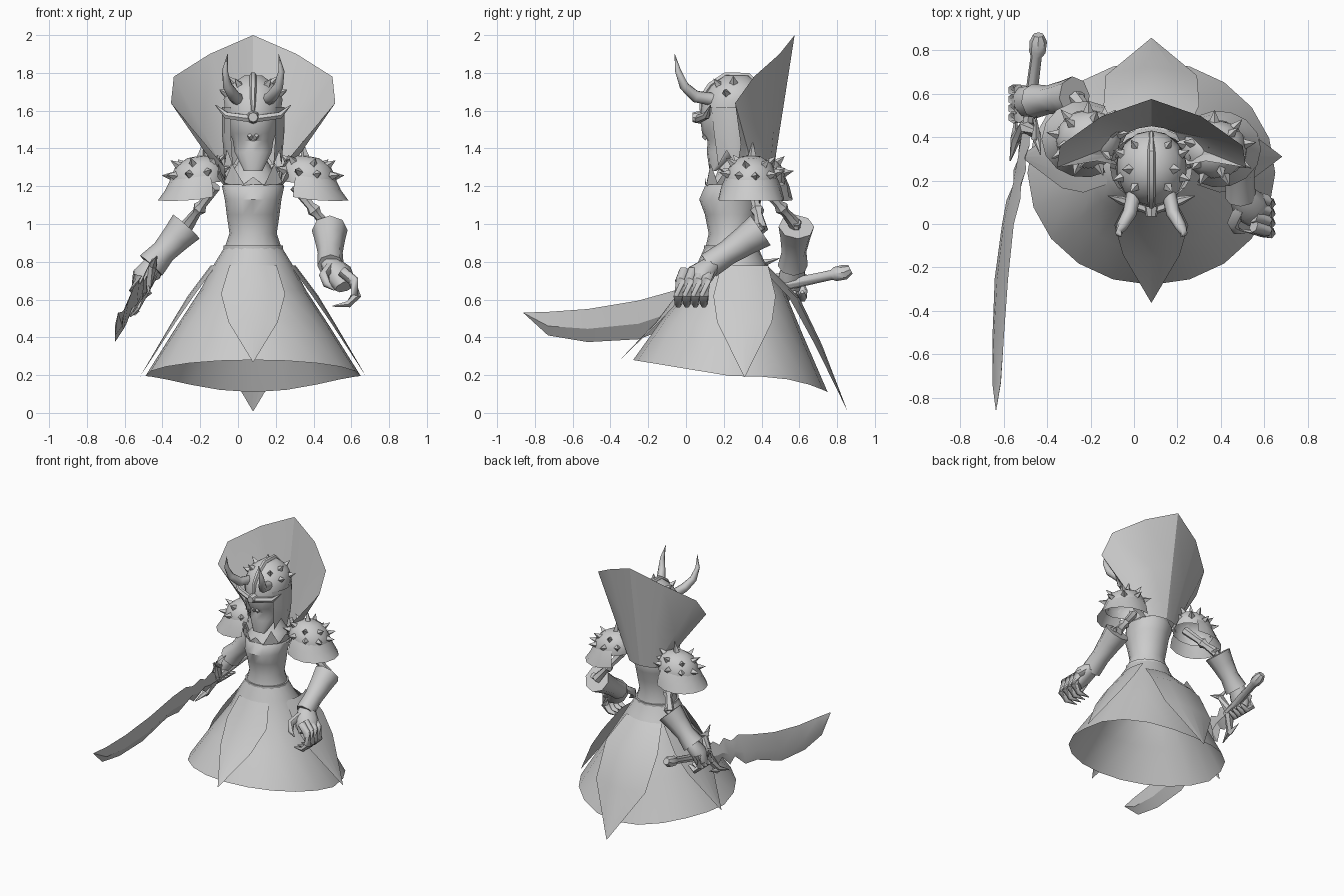
import bpy, bmesh, math
from mathutils import Vector

cube = bpy.data.objects.get("Cube")
if cube:
    bpy.data.objects.remove(cube)

CX = 0.08  # body axis
grey = bpy.data.materials.new("plain_grey")
grey.use_nodes = True
grey.diffuse_color = (0.6, 0.6, 0.6, 1)
grey.node_tree.nodes["Principled BSDF"].inputs["Base Color"].default_value = (0.6, 0.6, 0.6, 1)


def grid(bm, rows, closed=True, caps=False):
    """Skin rows of points; optionally close each row and cap both ends."""
    rings = [[bm.verts.new(p) for p in row] for row in rows]
    n = len(rings[0])
    for low, high in zip(rings, rings[1:]):
        for i in range(n if closed else n - 1):
            j = (i + 1) % n
            bm.faces.new((low[i], low[j], high[j], high[i]))
    if caps:
        bm.faces.new(rings[0])
        bm.faces.new(rings[-1])


def finish(name, bm, angle=40):
    bmesh.ops.remove_doubles(bm, verts=bm.verts, dist=0.0005)
    bmesh.ops.recalc_face_normals(bm, faces=bm.faces)
    mesh = bpy.data.meshes.new(name)
    bm.to_mesh(mesh)
    bm.free()
    mesh.materials.append(grey)
    obj = bpy.data.objects.new(name, mesh)
    bpy.context.collection.objects.link(obj)
    bpy.ops.object.select_all(action="DESELECT")
    obj.select_set(True)
    bpy.context.view_layer.objects.active = obj
    bpy.ops.object.shade_smooth_by_angle(angle=math.radians(angle))


def ring(z, rx, front, back, n=16, tilt=0, start=0, end=math.tau):
    """Oval around the body axis; angle zero faces the front, tilt lifts the front."""
    mid, ry = (front + back) / 2, (back - front) / 2
    closed = end - start > math.tau - 0.01
    points = []
    for i in range(n):
        a = start + (end - start) * i / (n if closed else n - 1)
        c = math.cos(a)
        points.append((CX + rx * math.sin(a), mid - ry * c, z + tilt * (c if c > 0 else c ** 3)))
    return points


def tube(bm, points, radii, n=6, flat=1):
    pts = [Vector(p) for p in points]
    rows = []
    for i, p in enumerate(pts):
        way = pts[min(i + 1, len(pts) - 1)] - pts[max(i - 1, 0)]
        q = way.to_track_quat("Z", "Y")
        turns = [math.tau * k / n for k in range(n)]
        rows.append([p + q @ Vector((math.cos(a), math.sin(a) * flat, 0)) * radii[i] for a in turns])
    grid(bm, rows, caps=True)


def spike(bm, base, way, length, radius):
    base, way = Vector(base), Vector(way).normalized()
    tube(bm, [base - way * 0.01, base + way * length], [radius, 0.001], 4)


def lofted(name, rings, caps=True):
    bm = bmesh.new()
    grid(bm, rings, caps=caps)
    finish(name, bm)


# Torso and belt
lofted("torso", [ring(*r) for r in (
    (0.86, 0.155, 0.1, 0.38), (0.95, 0.125, 0.12, 0.36), (1.05, 0.14, 0.1, 0.38),
    (1.13, 0.15, 0.07, 0.4), (1.2, 0.165, 0.1, 0.42), (1.26, 0.12, 0.16, 0.4), (1.36, 0.06, 0.2, 0.34))])
lofted("belt", [ring(z, 0.158, 0.095, 0.385) for z in (0.865, 0.885)])

# Open bell skirt, hem lower at the back
lofted("skirt", [ring(z, rx, f, b, 20, t) for z, rx, f, b, t in (
    (0.88, 0.15, 0.1, 0.38, 0), (0.79, 0.205, 0.06, 0.42, 0), (0.65, 0.28, 0, 0.52, 0),
    (0.45, 0.41, -0.13, 0.62, 0.04), (0.195, 0.57, -0.28, 0.75, 0.085))], caps=False)


# Pointed overskirt panels, standing just off the skirt
def panel(name, out, cy, profile):
    out = Vector(out)
    side = Vector((-out.y, out.x, 0))
    rows = []
    for r, z, w in profile:
        base = Vector((CX, cy, z))
        rows.append([base + out * (r - 0.4 * (w * s) ** 2 / r) + side * w * s for s in (-1, -0.5, 0, 0.5, 1)])
    bm = bmesh.new()
    grid(bm, rows, closed=False)
    finish(name, bm)


side_shape = [(0.225, 0.78, 0.125), (0.345, 0.62, 0.165), (0.43, 0.48, 0.145), (0.6, 0.19, 0.002)]
panel("front_panel", (0, -1, 0), 0.24,
      [(0.19, 0.78, 0.125), (0.285, 0.63, 0.17), (0.4, 0.48, 0.13), (0.6, 0.27, 0.002)])
panel("left_panel", (1, 0, 0), 0.31, side_shape)
panel("right_panel", (-1, 0, 0), 0.31, side_shape)
panel("back_panel", (0, 1, 0), 0.24,
      [(0.2, 0.77, 0.15), (0.36, 0.61, 0.22), (0.48, 0.36, 0.21), (0.615, 0.01, 0.002)])

# Tall fan collar, half outline mirrored about the body axis
rim = [(0, 0.575, 2), (0.23, 0.495, 1.9), (0.42, 0.36, 1.78), (0.435, 0.26, 1.64), (0.25, 0.29, 1.42), (0.15, 0.27, 1.3)]
root = [(0, 0.45, 1.2), (0.06, 0.44, 1.2), (0.11, 0.42, 1.2), (0.13, 0.38, 1.2), (0.14, 0.34, 1.21), (0.15, 0.27, 1.24)]
fan = []
for t in (0, 0.5, 1):
    half = [Vector(a).lerp(Vector(b), t) for a, b in zip(root, rim)]
    fan.append([(CX - p.x, p.y, p.z) for p in half[:0:-1]] + [(CX + p.x, p.y, p.z) for p in half])
bm = bmesh.new()
grid(bm, fan, closed=False)
finish("fan_collar", bm, 25)

# Head and jagged veil
lofted("head", [ring(z, rx, f, b, 14) for z, rx, f, b in (
    (1.28, 0.05, 0.125, 0.16), (1.38, 0.1, 0.11, 0.3), (1.44, 0.11, 0.115, 0.38), (1.48, 0.125, 0.085, 0.4),
    (1.56, 0.145, 0.075, 0.42), (1.66, 0.16, 0.085, 0.43), (1.73, 0.13, 0.13, 0.4), (1.785, 0.05, 0.2, 0.33))])
bm = bmesh.new()
veil = [ring(z, rx, f, b, 13, 0, 0.8, math.tau - 0.8) for z, rx, f, b in (
    (1.62, 0.165, 0.08, 0.43), (1.48, 0.165, 0.1, 0.42), (1.34, 0.15, 0.13, 0.4))]
veil[-1] = [(x, y, z + (0.05 if i % 2 else -0.03)) for i, (x, y, z) in enumerate(veil[-1])]
grid(bm, veil, closed=False)
finish("veil", bm)

# Winged brow with jewel, crest and nose
bm = bmesh.new()
tube(bm, [(CX + x, y, z) for x, y, z in (
    (-0.2, 0.13, 1.63), (-0.14, 0.11, 1.575), (0, 0.06, 1.555), (0.14, 0.11, 1.575), (0.2, 0.13, 1.63))],
     [0.002, 0.02, 0.022, 0.02, 0.002], 6)
tube(bm, [(CX, 0.08, 1.565), (CX, 0.035, 1.565)], [0.035, 0.025], 8)
finish("brow_and_jewel", bm)
bm = bmesh.new()
tube(bm, [(CX, 0.08, 1.6), (CX, 0.085, 1.67), (CX, 0.13, 1.735), (CX, 0.21, 1.788), (CX, 0.33, 1.785), (CX, 0.42, 1.7)],
     [0.01, 0.016, 0.018, 0.018, 0.018, 0.01], 6)
finish("helmet_crest", bm)
bm = bmesh.new()
for s in (-1, 1):
    tube(bm, [(CX + s * 0.012, 0.11, 1.46), (CX + s * 0.018, 0.09, 1.47)], [0.02, 0.012], 4)
finish("mask_nose", bm)

# Horns and helmet spikes
bm = bmesh.new()
for s in (-1, 1):
    tube(bm, [(CX + s * x, y, z) for x, y, z in (
        (0.08, 0.14, 1.66), (0.1, 0.05, 1.675), (0.135, -0.01, 1.73), (0.15, -0.042, 1.81), (0.135, -0.06, 1.9))],
         [0.034, 0.032, 0.026, 0.016, 0.001], 8)
finish("horns", bm, 60)
bm = bmesh.new()
for s in (-1, 1):
    for turn, lift in ((0.7, 0.75), (1.25, 0.4), (1.5, 0.85), (2, 0.35), (2.5, 0.7)):
        way = Vector((s * math.sin(turn) * math.cos(lift), -math.cos(turn) * math.cos(lift), math.sin(lift)))
        spike(bm, Vector((CX, 0.26, 1.63)) + way * 0.15, way, 0.055, 0.03)
finish("helmet_spikes", bm)

# Jagged neck ring
bm = bmesh.new()
base, top = ring(1.21, 0.16, 0.1, 0.4, 20), ring(1.3, 0.19, 0.1, 0.42, 20, -0.05)
top = [(x, y, z + (0.06 if i % 4 == 2 else 0 if i % 2 == 0 else -0.05)) for i, (x, y, z) in enumerate(top)]
grid(bm, [base, top])
finish("neck_ring", bm)


# Spiked shoulder domes with flared brims
def shoulder(name, centre, s):
    centre = Vector(centre)

    def at(turn, r, z):
        x = math.cos(turn) * r
        return centre + Vector((s * x, math.sin(turn) * r * 0.9, z - 0.12 * x))

    bm = bmesh.new()
    around = [math.tau * k / 12 for k in range(12)]
    grid(bm, [[at(a, r, z) for a in around] for r, z in (
        (0.15, -0.03), (0.15, 0.02), (0.12, 0.08), (0.06, 0.115), (0.001, 0.12))])
    arc = [math.radians(d) for d in range(-115, 116, 23)]
    grid(bm, [[at(a, r, z) for a in arc] for r, z in ((0.15, 0.01), (0.175, -0.04))] +
         [[at(a, 0.195 + 0.02 * math.cos(a), -0.09 - 0.02 * math.sin(a) ** 2) for a in arc]], closed=False)
    for lift, count in ((0.25, 9), (0.75, 6), (1.45, 1)):
        for k in range(count):
            turn = math.tau * (k + lift) / count
            p = at(turn, 0.155 * math.cos(lift), 0.125 * math.sin(lift))
            spike(bm, p, p - centre, 0.045 if count > 1 else 0.07, 0.024)
    finish(name, bm)


shoulder("left_shoulder", (0.37, 0.345, 1.24), 1)
shoulder("right_shoulder", (-0.21, 0.39, 1.24), -1)


# Bony upper arms and flared gauntlets
def arm(side, shoulder_at, elbow, wrist, wrist_size):
    a, b, c = Vector(shoulder_at), Vector(elbow), Vector(wrist)
    bm = bmesh.new()
    tube(bm, [a, a.lerp(b, 0.45), a.lerp(b, 0.55), a.lerp(b, 0.65), b], [0.03, 0.024, 0.038, 0.024, 0.036])
    tube(bm, [b + Vector((0.03, 0, 0.02)), b.lerp(c, 0.3)], [0.024, 0.024])
    finish(side + "_upper_arm", bm)
    bm = bmesh.new()
    tube(bm, [b.lerp(c, t) for t in (0.02, 0.3, 0.65, 1)], [0.095, 0.08, 0.066, wrist_size], 8)
    finish(side + "_gauntlet", bm, 60)


arm("left", (0.3, 0.35, 1.2), (0.485, 0.4, 0.97), (0.49, 0.12, 0.78), 0.07)
arm("right", (-0.12, 0.41, 1.2), (-0.27, 0.585, 0.99), (-0.46, 0.565, 0.78), 0.08)

# Clawed left hand curling inward
bm = bmesh.new()
tube(bm, [(0.49, 0.14, 0.79), (0.53, 0.08, 0.74), (0.57, 0.045, 0.67)], [0.06, 0.085, 0.07], 8, 0.75)
for k in range(4):
    y = -0.03 + 0.045 * k
    tube(bm, [(0.55, y + 0.02, 0.75), (0.61, y, 0.7), (0.625, y - 0.01, 0.62), (0.585, y - 0.01, 0.575), (0.5, y, 0.565)],
         [0.03, 0.03, 0.028, 0.02, 0.003])
tube(bm, [(0.49, 0.07, 0.77), (0.455, 0, 0.73), (0.47, -0.03, 0.68), (0.51, -0.04, 0.65)], [0.03, 0.027, 0.02, 0.004])
finish("left_hand", bm, 60)

# Right fist around the hilt
bm = bmesh.new()
tube(bm, [(-0.45, 0.58, 0.79), (-0.5, 0.56, 0.73), (-0.52, 0.55, 0.65)], [0.06, 0.075, 0.055], 8, 0.8)
for k in range(4):
    y = 0.49 + 0.042 * k
    tube(bm, [(-0.53, y, 0.73), (-0.555, y, 0.65), (-0.51, y, 0.61), (-0.46, y, 0.64)], [0.026, 0.027, 0.024, 0.01])
finish("right_hand", bm, 60)

# Sword hilt, pommel and hooked guard
bm = bmesh.new()
tube(bm, [(-0.44, 0.87, 0.76), (-0.44, 0.84, 0.745), (-0.445, 0.79, 0.735), (-0.45, 0.77, 0.73), (-0.495, 0.42, 0.655)],
     [0.025, 0.04, 0.038, 0.026, 0.03], 8)
tube(bm, [(-0.43, 0.32, 0.83), (-0.45, 0.41, 0.78), (-0.495, 0.45, 0.66), (-0.545, 0.39, 0.55), (-0.57, 0.29, 0.51)],
     [0.003, 0.024, 0.035, 0.024, 0.003])
for z, x in ((0.79, -0.45), (0.54, -0.545)):
    spike(bm, (x, 0.4, z), (0, 1, 0.3), 0.1, 0.024)
finish("sword_hilt", bm)

# Curved blade, thick spine and notched root
bm = bmesh.new()
rows = []
for y, x, high, low in ((0.44, -0.495, 0.7, 0.61), (0.36, -0.505, 0.73, 0.57), (0.31, -0.515, 0.69, 0.6),
                        (0.25, -0.525, 0.72, 0.53), (0.19, -0.535, 0.68, 0.57), (0.11, -0.555, 0.7, 0.49),
                        (0, -0.58, 0.665, 0.485), (-0.25, -0.61, 0.595, 0.39), (-0.52, -0.625, 0.55, 0.375),
                        (-0.73, -0.632, 0.535, 0.41), (-0.86, -0.635, 0.531, 0.528)):
    lean = (high - low) * 0.15
    thick = min(0.02, (high - low) * 0.2)
    mid = low + (high - low) * 0.4
    rows.append([(x + lean, y, high), (x + thick, y, mid), (x - lean, y, low), (x - thick, y, mid)])
grid(bm, rows, caps=True)
finish("sword_blade", bm, 25)
